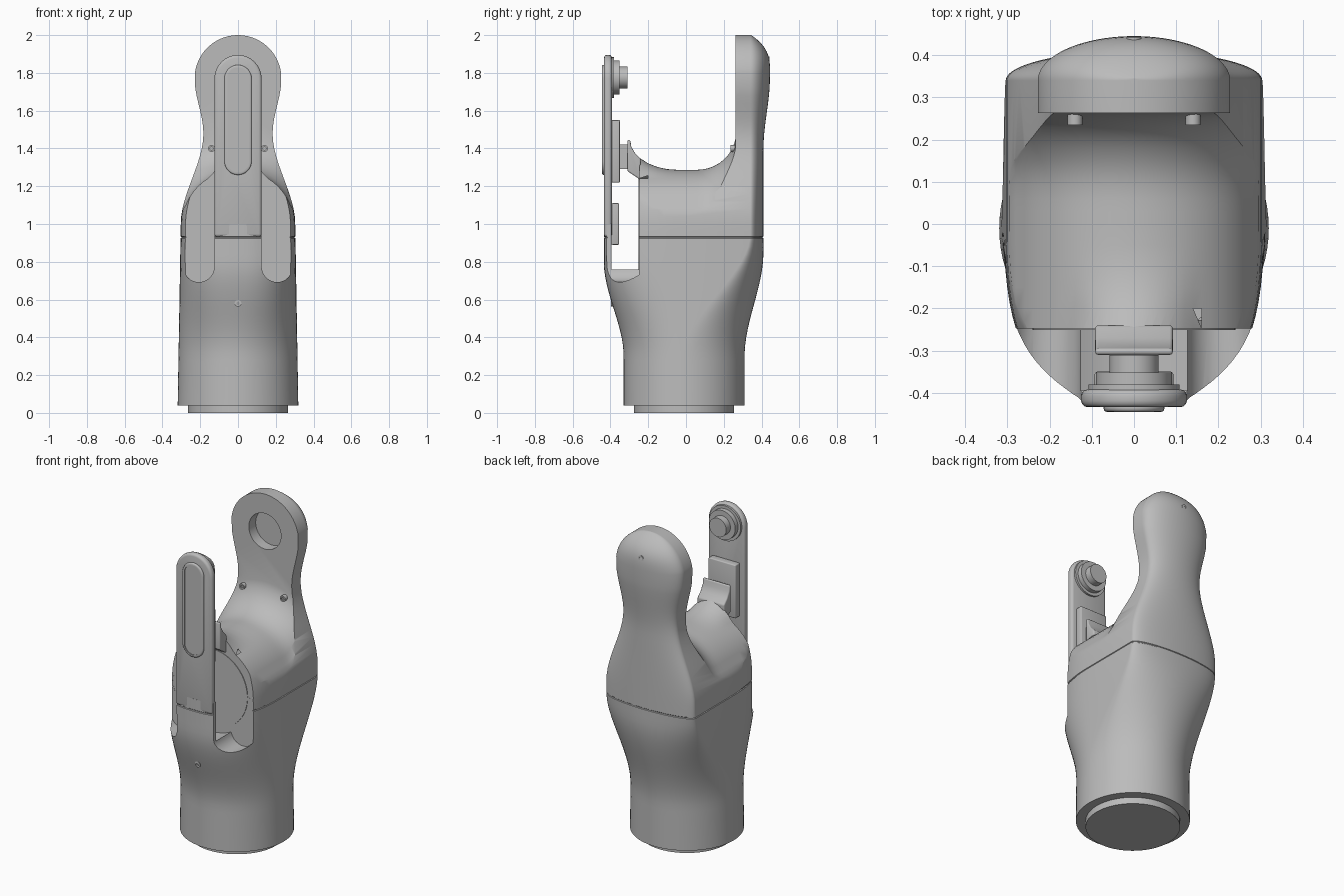
import bpy, bmesh, math

if "Cube" in bpy.data.objects:
    bpy.data.objects.remove(bpy.data.objects["Cube"])

grey = bpy.data.materials.new("plain grey")
grey.use_nodes = True
grey.diffuse_color = (0.5, 0.5, 0.5, 1)
grey.node_tree.nodes["Principled BSDF"].inputs["Base Color"].default_value = (0.5, 0.5, 0.5, 1)


def finish(name, bm):
    bmesh.ops.recalc_face_normals(bm, faces=bm.faces)
    mesh = bpy.data.meshes.new(name)
    bm.to_mesh(mesh)
    bm.free()
    mesh.materials.append(grey)
    ob = bpy.data.objects.new(name, mesh)
    bpy.context.collection.objects.link(ob)
    return ob


def activate(ob):
    bpy.ops.object.select_all(action='DESELECT')
    ob.select_set(True)
    bpy.context.view_layer.objects.active = ob


def loft(name, rings):
    bm = bmesh.new()
    loops = [[bm.verts.new(p) for p in ring] for ring in rings]
    for a, b in zip(loops, loops[1:]):
        for i in range(len(a)):
            j = (i + 1) % len(a)
            bm.faces.new((a[i], a[j], b[j], b[i]))
    bm.faces.new(loops[0][::-1])
    bm.faces.new(loops[-1])
    return finish(name, bm)


def prism(name, pts, lo, hi, axis='y', bevel=0):
    """Extrude a flat outline along one axis, optionally rounding its edges."""
    place = {'x': lambda a, b, h: (h, a, b), 'y': lambda a, b, h: (a, h, b),
             'z': lambda a, b, h: (a, b, h)}[axis]
    ob = loft(name, [[place(a, b, h) for a, b in pts] for h in (lo, hi)])
    if bevel:
        mod = ob.modifiers.new("bevel", 'BEVEL')
        mod.width, mod.segments, mod.angle_limit = bevel, 3, math.radians(40)
        activate(ob)
        bpy.ops.object.modifier_apply(modifier="bevel")
    return ob


def circle(r, cx=0, cz=0, n=64):
    return [(cx + r * math.cos(2 * math.pi * i / n), cz + r * math.sin(2 * math.pi * i / n))
            for i in range(n)]


def rect(w, z0, z1):
    return [(-w, z0), (w, z0), (w, z1), (-w, z1)]


def capsule(r, z0, z1, n=16):
    arc = [(r * math.cos(math.pi * i / n), r * math.sin(math.pi * i / n)) for i in range(n + 1)]
    return [(x, z1 - r + z) for x, z in arc] + [(-x, z0 + r - z) for x, z in arc]


def cut(ob, cutter):
    mod = ob.modifiers.new("cut", 'BOOLEAN')
    mod.operation, mod.solver, mod.object = 'DIFFERENCE', 'EXACT', cutter
    activate(ob)
    bpy.ops.object.modifier_apply(modifier="cut")
    bpy.data.objects.remove(cutter)


def ease(z, z0, z1, a, b):
    t = min(1, max(0, (z - z0) / (z1 - z0)))
    return a + (b - a) * t * t * (3 - 2 * t)


# Housing envelope: round foot, deep shoulder, narrow neck, round head
CY, HEAD, R = -0.01, 1.77, 0.23


def half_width(z):
    if z > HEAD:
        return math.sqrt(R * R - (z - HEAD) ** 2)
    if z > 1.48:
        return ease(z, 1.48, HEAD, 0.183, R)
    return ease(z, 1, 1.48, 0.32 - 0.017 * min(1, z), 0.183)


def section(z, inset=0, n=40):
    w = half_width(z) - inset
    front = ease(z, 0.3, 0.8, 0.32, 0.425) - inset
    back = ease(z, 0.3, 0.85, 0.31, 0.41) + ease(z, 1.4, 1.78, 0, 0.035) - inset
    start = ease(z, 0.3, 0.95, CY, 0.34)
    back -= 0.1 * max(0, (z - 1.8) / 0.2) ** 3
    power = 2 / ease(z, 0.3, 0.9, 2, 2.7)
    pts = []
    for i in range(n + 1):
        a = math.pi * i / n
        pts.append((w * math.cos(a), start + (back - start) * math.sin(a), z))
    for i in range(n + 1):
        c, s = math.cos(math.pi * i / n), math.sin(math.pi * i / n)
        pts.append((-math.copysign(abs(c) ** power, c) * w, CY - front * abs(s) ** power, z))
    # drop the repeated corner points where both halves meet on the foot
    return [(x, y + (1e-4 if i <= n else 0), q) for i, (x, y, q) in enumerate(pts)]


levels = [(0.04 + 0.04 * i, 0) for i in range(43)]
levels += [(HEAD + R * math.sin(math.radians(a)), 0) for a in range(8, 89, 5)]
levels += [(0.924, 0), (0.927, 0.004), (0.931, 0.004), (0.934, 0)]
levels = sorted(v for v in levels if not 0.91 < v[0] < 0.922)
housing = loft("housing", [section(z, d) for z, d in levels])


# Saddle between neck and strap, cut with a curved block
def saddle(x, y):
    rise = lambda t: 0.2 * (1 - math.sqrt(1 - min(0.99, max(0, t)) ** 2))
    drop = 0.3 - math.sqrt(0.09 - min(abs(x), 0.29) ** 2)
    lip = rise((-y - 0.05) / 0.27) * max(0, 1 - (x / 0.15) ** 2)
    wall = rise((y - 0.06) / 0.205)
    return 1.287 - drop * ease(y, 0.1, 0.265, 1, 0.75) + lip + wall


ys = [-0.6 + 0.05 * i for i in range(13)] + [0.03 * i for i in range(1, 7)]
ys += [0.2, 0.215, 0.23, 0.24, 0.25, 0.257, 0.263]
xs = [-0.4 + 0.02 * i for i in range(41)]
cut(housing, loft("saddle_cutter", [[(x, y, saddle(x, y)) for x in xs] + [(0.4, y, 2.2), (-0.4, y, 2.2)]
                                    for y in ys]))

# Front opening: clear top, round pocket, and a slot on each side of the strap
FACE = -0.247
cut(housing, prism("front_cutter", rect(0.5, 1.0, 2.3), -0.7, FACE))
cut(housing, prism("pocket_cutter", circle(0.275, 0, 1.002), -0.395, FACE - 0.0005))
for side in (1, -1):
    slot = [(0.125, 1.1), (0.125, 0.775)]
    slot += [(0.2075 - 0.0825 * math.cos(a * math.pi / 16), 0.775 - 0.0825 * math.sin(a * math.pi / 16))
             for a in range(1, 17)]
    slot += [(0.4, 0.83), (0.4, 1.1)]
    cut(housing, prism("slot_cutter", [(side * x, z) for x, z in slot], -0.7, FACE - 0.001))

# Socket in the head
cut(housing, prism("socket_cutter", circle(0.11, 0, HEAD), 0.2, 0.33))

parts = [housing]
# Foot plate and bearing cover
parts.append(prism("foot_plate", circle(0.265, 0, CY), 0, 0.05, 'z'))
parts.append(prism("bearing_cover", circle(0.24, 0, 1.0), FACE - 0.004, FACE + 0.02))

# Front strap with its raised pad
top = capsule(0.125, 0.6, 1.895)[:17]
strap = prism("front_strap", top + [(-0.125, 0.932), (0.125, 0.932)], -0.434, -0.392, bevel=0.015)
cut(strap, prism("strap_groove", capsule(0.056, 1.275, 1.83), -0.5, -0.428))
pad = prism("pad_rim", capsule(0.072, 1.26, 1.842), -0.445, -0.425, bevel=0.008)
cut(pad, prism("pad_groove", capsule(0.056, 1.276, 1.828), -0.5, -0.44))
parts += [strap, pad]

# Hardware on the inner side of the strap
parts.append(prism("inner_plate", rect(0.093, 1.22, 1.55), -0.395, -0.35, bevel=0.006))
parts.append(prism("lower_plate", rect(0.093, 0.89, 1.11), -0.395, -0.355, bevel=0.006))
parts.append(prism("connector", rect(0.057, 1.29, 1.42), -0.355, -0.3))
parts.append(prism("pivot_rim", circle(0.108, 0, 1.775), -0.395, -0.38))
parts.append(prism("pivot_flange", circle(0.09, 0, 1.775), -0.395, -0.352))
parts.append(prism("pivot_pin", circle(0.058, 0, 1.775), -0.36, -0.31))

# Lip reaching from the saddle to the connector
lip = [(-0.24, 1.24), (-0.24, 1.345), (-0.27, 1.375), (-0.29, 1.41), (-0.295, 1.445),
       (-0.31, 1.445), (-0.31, 1.28), (-0.25, 1.24)]
parts.append(prism("saddle_lip", lip, -0.092, 0.092, 'x', bevel=0.008))


# Small screws, each a ring with a sunken middle
def screw(x, z, y0, y1, hollow):
    ob = prism("screw", circle(0.018, x, z, 24), y0, y1)
    cut(ob, prism("screw_hole", circle(0.009, x, z, 12), *hollow))
    parts.append(ob)


screw(0, 0.58, -0.397, -0.36, (-0.5, -0.38))
screw(0, 1.87, 0.38, 0.442, (0.43, 0.5))
for side in (1, -1):
    screw(side * 0.14, 1.4, 0.235, 0.29, (0.2, 0.243))

for ob in parts:
    activate(ob)
    bpy.ops.object.shade_smooth_by_angle(angle=math.radians(32))
